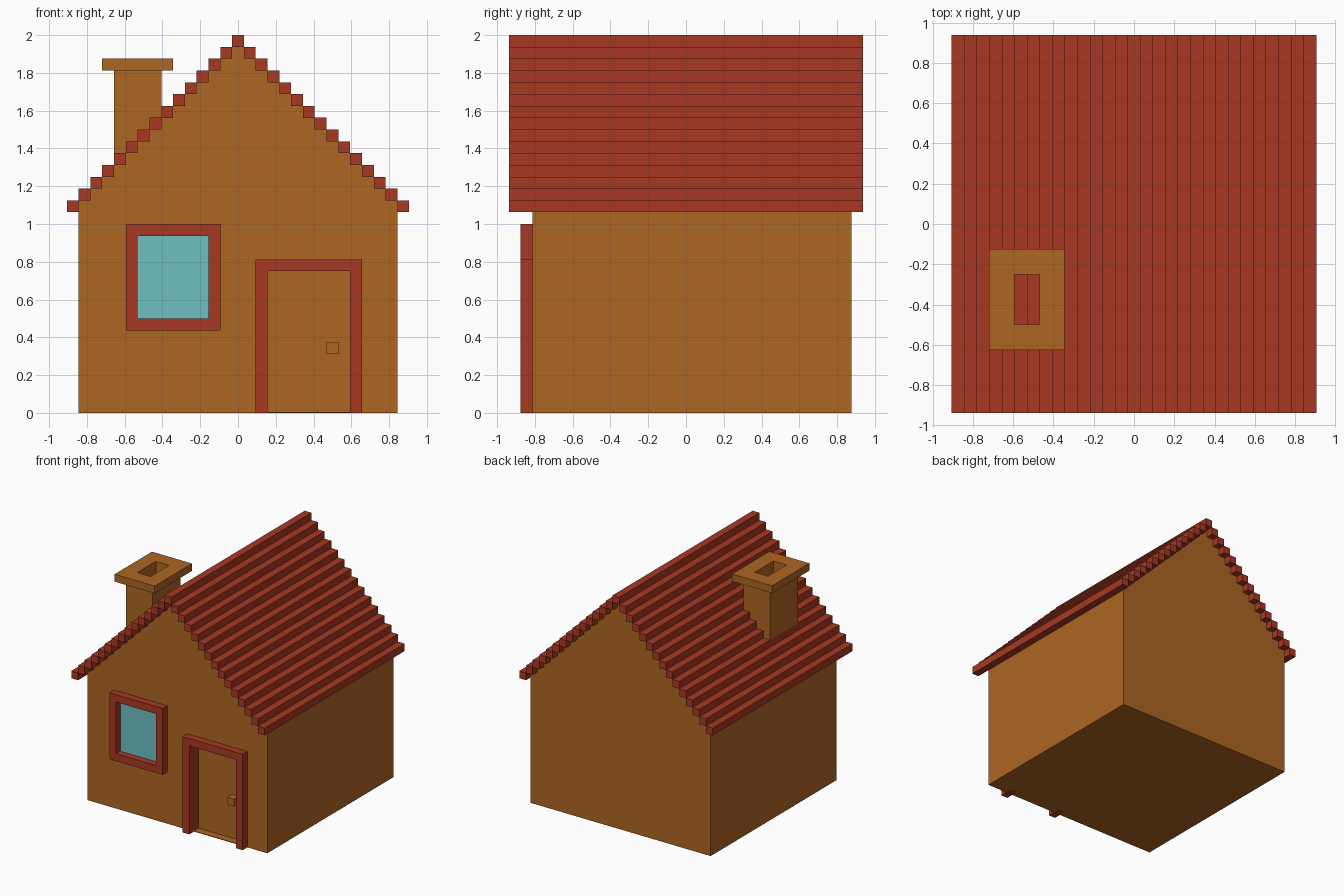
import bpy
import bmesh

if "Cube" in bpy.data.objects:
    bpy.data.objects.remove(bpy.data.objects["Cube"], do_unlink=True)

U = 0.0625  # block size; all parts are measured in blocks


def material(name, rgb):
    m = bpy.data.materials.new(name)
    m.use_nodes = True
    m.diffuse_color = (*rgb, 1)
    m.node_tree.nodes["Principled BSDF"].inputs["Base Color"].default_value = (*rgb, 1)
    return m


BROWN = material("warm brown", (0.42, 0.133, 0.016))
RED = material("brick red", (0.392, 0.040, 0.016))
GLASS = material("pale teal", (0.162, 0.527, 0.552))


def finish(name, bm, mat):
    bmesh.ops.recalc_face_normals(bm, faces=bm.faces)
    mesh = bpy.data.meshes.new(name)
    bm.to_mesh(mesh)
    bm.free()
    mesh.materials.append(mat)
    obj = bpy.data.objects.new(name, mesh)
    bpy.context.collection.objects.link(obj)
    return obj


def prism(name, points, axis, lo, hi, mat):
    """Extrude an outline (in blocks) along y (outline in x, z) or z (outline in x, y)."""
    bm = bmesh.new()
    place = (lambda a, b, d: (a * U, d * U, b * U)) if axis == "y" else \
            (lambda a, b, d: (a * U, b * U, d * U))
    face = bm.faces.new([bm.verts.new(place(a, b, lo)) for a, b in points])
    ext = bmesh.ops.extrude_face_region(bm, geom=[face], use_keep_orig=True)
    shift = (0, (hi - lo) * U, 0) if axis == "y" else (0, 0, (hi - lo) * U)
    bmesh.ops.translate(bm, vec=shift,
                        verts=[v for v in ext["geom"] if isinstance(v, bmesh.types.BMVert)])
    return finish(name, bm, mat)


def rect(a0, a1, b0, b1):
    return [(a0, b0), (a1, b0), (a1, b1), (a0, b1)]


def ring(name, outer, inner, axis, lo, hi, mat):
    """Rectangular frame with a rectangular hole, sizes in blocks."""
    bm = bmesh.new()

    def loop(r, d):
        return [bm.verts.new((a * U, d * U, b * U) if axis == "y" else (a * U, b * U, d * U))
                for a, b in rect(*r)]

    loops = [loop(outer, lo), loop(outer, hi), loop(inner, hi), loop(inner, lo)]
    for k in range(4):
        p, q = loops[k], loops[(k + 1) % 4]
        for i in range(4):
            j = (i + 1) % 4
            bm.faces.new((p[i], p[j], q[j], q[i]))
    return finish(name, bm, mat)


# Stepped gable outline, from the bottom right up over the ridge to the bottom left
right = [(13.5, 0)]
for k in range(13, -1, -1):
    right.append((k + 0.5, 31 - k))
    if k:
        right.append((k - 0.5, 31 - k))
outline = right + [(-x, z) for x, z in reversed(right)]

# House body, and a front wall layer with the doorway left open
prism("house_body", outline, "y", -12, 14, BROWN)
doorway = [(1.5, 0), (1.5, 13), (10.5, 13), (10.5, 0)]
prism("front_wall", outline + doorway, "y", -13, -12, BROWN)
prism("threshold", rect(2.5, 9.5, -13, -12), "z", 0, 0.08, BROWN)

# Roof of stepped bars, mirrored around the ridge
bm = bmesh.new()
for k in range(-14, 15):
    cube = bmesh.ops.create_cube(bm, size=1)["verts"]
    bmesh.ops.scale(bm, vec=(U, 30 * U, U), verts=cube)
    bmesh.ops.translate(bm, vec=(k * U, 0, (31.5 - abs(k)) * U), verts=cube)
finish("roof", bm, RED)

# Chimney shaft and cap, open down to the roof
hole = (-9.5, -7.5, -8, -4)
ring("chimney_shaft", (-10.5, -6.5, -9, -3), hole, "z", 21.3, 29, BROWN)
ring("chimney_cap", (-11.5, -5.5, -10, -2), hole, "z", 29, 30, BROWN)

# Window
ring("window_frame", (-9.5, -1.5, 7, 16), (-8.5, -2.5, 8, 15), "y", -14, -13, RED)
prism("window_glass", rect(-8.5, -2.5, 8, 15), "y", -13.08, -13, GLASS)

# Door frame as one arch, with the knob on the recessed door
arch = [(1.5, 0), (2.5, 0), (2.5, 12), (9.5, 12), (9.5, 0), (10.5, 0), (10.5, 13), (1.5, 13)]
prism("door_frame", arch, "y", -14, -12, RED)
prism("door_knob", rect(7.5, 8.5, 5, 6), "y", -13, -12, BROWN)
